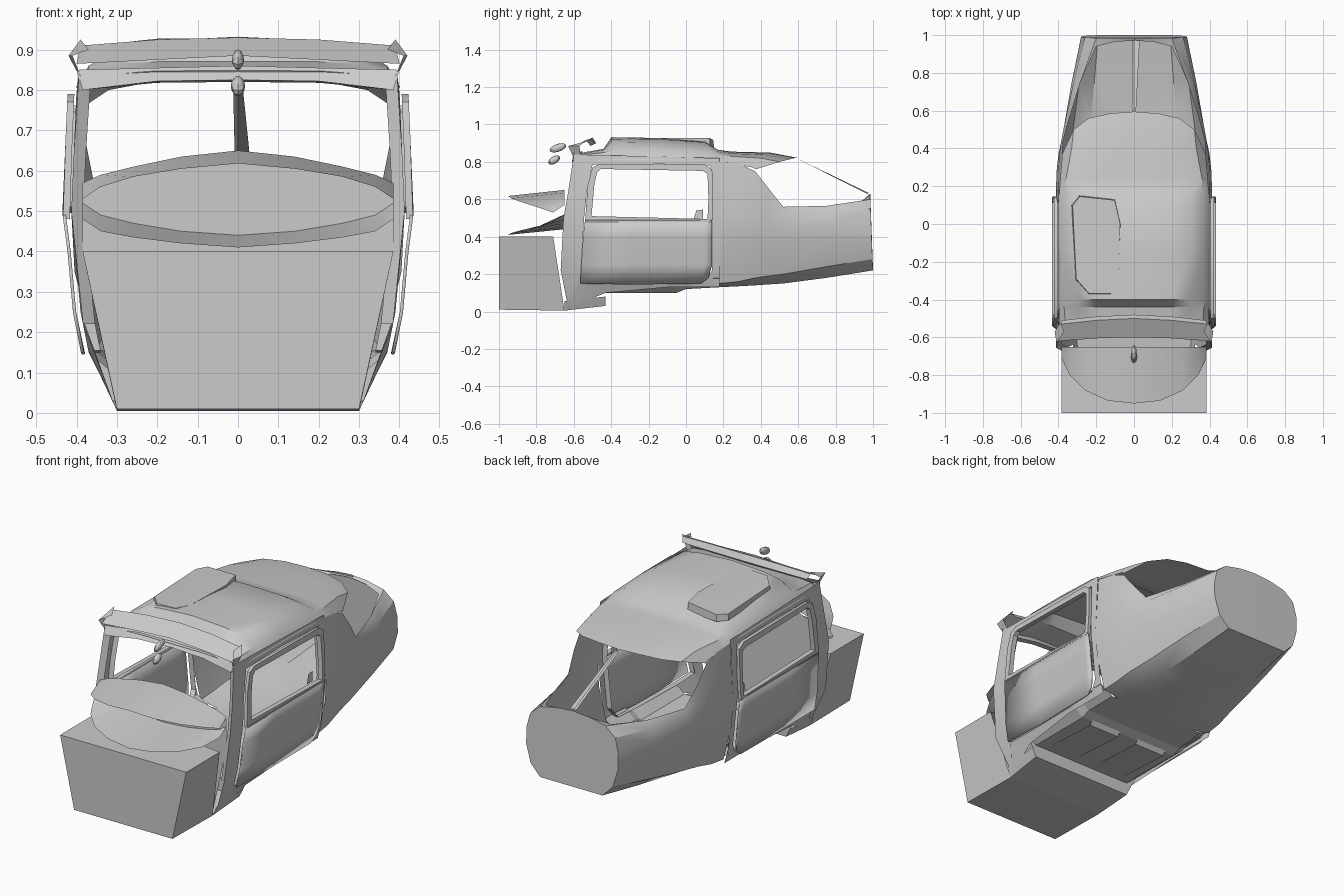
import bpy, bmesh, math
from mathutils import Vector


def finish(name, bm, smooth=True, thick=0.0):
    bmesh.ops.remove_doubles(bm, verts=bm.verts, dist=0.0005)
    bmesh.ops.recalc_face_normals(bm, faces=bm.faces)
    me = bpy.data.meshes.new(name)
    bm.to_mesh(me)
    bm.free()
    ob = bpy.data.objects.new(name, me)
    bpy.context.collection.objects.link(ob)
    if thick:
        m = ob.modifiers.new("thickness", 'SOLIDIFY')
        m.thickness = thick
        m.offset = 0
    if smooth:
        bpy.ops.object.select_all(action='DESELECT')
        ob.select_set(True)
        bpy.context.view_layer.objects.active = ob
        bpy.ops.object.shade_smooth_by_angle(angle=math.radians(32))
    return ob


def sheet(name, rows, mirror=True, loop=False, **kw):
    """Grid surface through rows of points, mirrored in x."""
    bm = bmesh.new()
    for s in ((1, -1) if mirror else (1,)):
        g = [[bm.verts.new((s * x, y, z)) for x, y, z in r] for r in rows]
        n = len(rows[0])
        for a, b in zip(g, g[1:]):
            for i in range(n if loop else n - 1):
                j = (i + 1) % n
                bm.faces.new((a[i], a[j], b[j], b[i]))
    return finish(name, bm, **kw)


def plate(name, polys, mirror=True, **kw):
    bm = bmesh.new()
    for s in ((1, -1) if mirror else (1,)):
        for p in polys:
            bm.faces.new([bm.verts.new((s * x, y, z)) for x, y, z in p])
    return finish(name, bm, **kw)


def side_x(z):
    """Half width of the cabin wall at a height."""
    pts = [(0, .30), (.03, .31), (.15, .37), (.3, .40), (.5, .413), (.8, .40), (.9, .385)]
    for (z0, x0), (z1, x1) in zip(pts, pts[1:]):
        if z <= z1:
            return x0 + (x1 - x0) * (z - z0) / (z1 - z0)
    return pts[-1][1]


def wall(pts, off=0.0):
    return [(side_x(z) + off, y, z) for y, z in pts]


def station(y, pts):
    return [(x, y, z) for x, z in pts]


# Nose box with open back
nose = [(0, .01), (.30, .01), (.385, .40), (0, .40)]
sheet("nose_box", [station(-1, nose)[:3] + [(0, -1, .40)],
                   [(0, -.65, .005), (.30, -.65, .005), (.385, -.71, .40), (0, -.65, .40)]],
      smooth=False)
plate("nose_front", [station(-1, nose)], smooth=False)

# Panel at the back of the nose
plate("firewall", [station(-.65, [(0, .02), (.30, .02), (.385, .40), (.385, .56), (.2, .62), (0, .645)])],
      smooth=False)

# Curved upper and lower cowl sheets
arc = [(0, -.95), (.14, -.935), (.26, -.88), (.34, -.80), (.385, -.71)]
up_z, low_z = [.618, .605, .585, .56, .53], [.41, .42, .435, .45, .48]
sheet("cowl_top", [[(x, y, z) for (x, y), z in zip(arc, up_z)],
                   [(x, -.65, z) for (x, _), z in zip(arc, [.65, .635, .61, .59, .57])]])
sheet("cowl_lower", [[(x, y, z) for (x, y), z in zip(arc, low_z)],
                     [(x, -.65, z) for (x, _), z in zip(arc, [.44, .45, .47, .49, .52])]])

# Cabin side frame around the door
outer = [(-.63, .02), (-.67, .22), (-.655, .5), (-.63, .64), (-.60, .84), (-.2, .83),
         (.18, .82), (.18, .5), (.18, .22), (.18, .13), (-.1, .13), (-.43, .10)]
inner = [(-.565, .155), (-.56, .25), (-.545, .5), (-.53, .64), (-.50, .785), (-.2, .79),
         (.13, .78), (.14, .5), (.14, .22), (.10, .165), (-.1, .155), (-.43, .15)]
sheet("cabin_side_frame", [wall(outer), wall(inner), wall(inner, -.03)], loop=True)

# Windscreen pillars folded inward
sheet("windscreen_pillar", [[(side_x(z), y, z) for y, z in outer[1:5]],
                            [(side_x(z) - .03, y + .02, z) for y, z in outer[1:5]]])

# Doors: lower skin and raised window frame
sheet("door_panel", [wall([(-.565, .15), (-.3, .145), (.08, .15), (.12, .18)], .015),
                     wall([(-.56, .25), (-.3, .25), (.10, .25), (.14, .25)], .015),
                     wall([(-.55, .40), (-.3, .40), (.10, .40), (.14, .40)], .012),
                     wall([(-.54, .49), (-.3, .49), (.10, .49), (.14, .49)], .018)],
      thick=.008)
wo = [(-.54, .48), (-.525, .68), (-.50, .77), (-.46, .79), (.10, .785), (.14, .76), (.145, .60), (.14, .48)]
wi = [(-.505, .51), (-.49, .68), (-.475, .745), (-.455, .762), (.09, .752), (.115, .735), (.12, .60), (.115, .495)]
sheet("door_window_frame", [wall(wo, .005), wall(wo, .022), wall(wi, .022), wall(wi, -.005)],
      loop=True)
plate("door_latch", [wall([(.04, .49), (.055, .54), (.09, .545), (.09, .49)], -.02)], smooth=False)

# Belly with a step behind the nose
belly = [(-.65, .005, .30), (-.43, .03, .31), (-.43, .10, .31), (-.05, .10, .31), (.0, .12, .31), (.18, .13, .30)]
sheet("belly", [[(0, y, z), (w, y, z), (max(w + .01, side_x(z + .05)), y, z + .05)] for y, z, w in belly],
      smooth=False)
plate("belly_flaps", [[(.06, -.40, .098), (.25, -.40, .098), (.25, -.06, .08), (.06, -.06, .08)],
                      [(.06, -.06, .08), (.25, -.06, .08), (.25, -.03, .12), (.06, -.03, .12)]],
      smooth=False)

# Tapering rear body, open on top for the rear window
rear = [
    station(.18, [(0, .13), (.25, .13), (.355, .15), (.405, .35), (.413, .5), (.402, .68), (.395, .80)]),
    station(.28, [(0, .135), (.25, .135), (.35, .16), (.40, .37), (.41, .52), (.40, .68), (.385, .79)]),
    station(.37, [(0, .14), (.25, .14), (.34, .18), (.39, .38), (.40, .50), (.395, .62), (.38, .75)]),
    station(.44, [(0, .145), (.24, .145), (.33, .19), (.38, .38), (.385, .48), (.385, .57), (.375, .66)]),
    station(.52, [(0, .15), (.23, .15), (.32, .20), (.37, .38), (.37, .46), (.37, .52), (.355, .56)]),
    station(.75, [(0, .18), (.21, .18), (.29, .24), (.33, .38), (.33, .46), (.32, .53), (.285, .565)]),
    [(0, 1, .22), (.19, 1, .22), (.25, .997, .28), (.28, .993, .38), (.28, .99, .47), (.26, .987, .55), (.20, .985, .60)],
]
sheet("rear_body", rear)
plate("rear_end", [rear[-1] + [(.10, .985, .622), (0, .985, .63)]], smooth=False)
sheet("rear_rim", [[(.285, .75, .565), (.20, .94, .592), (.10, .965, .612), (0, .97, .62)],
                   [(.20, .985, .60), (.20, .985, .60), (.10, .985, .622), (0, .985, .63)]])

# Roof skin, raised in the middle and rounded at the rear
sheet("roof", [
    station(-.58, [(0, .845), (.2, .845), (.30, .84), (.36, .835), (.395, .80)]),
    station(-.44, [(0, .87), (.2, .87), (.30, .865), (.37, .85), (.40, .81)]),
    station(-.40, [(0, .932), (.2, .92), (.29, .905), (.37, .86), (.40, .81)]),
    station(-.15, [(0, .928), (.2, .922), (.30, .90), (.37, .86), (.40, .81)]),
    station(.10, [(0, .91), (.2, .905), (.30, .89), (.37, .85), (.40, .805)]),
    station(.17, [(0, .865), (.2, .865), (.30, .855), (.36, .84), (.395, .80)]),
    station(.24, [(0, .855), (.2, .852), (.30, .845), (.36, .83), (.39, .79)]),
    [(0, .45, .85), (.16, .44, .847), (.26, .42, .838), (.33, .40, .82), (.38, .36, .77)],
    [(0, .595, .822), (.13, .585, .822), (.24, .56, .815), (.32, .50, .80), (.38, .37, .76)],
])

# Raised hatch panel on the left half of the roof
hatch = [(-.08, -.30), (-.12, -.38), (-.24, -.38), (-.31, -.30), (-.33, .10), (-.29, .15), (-.10, .13), (-.07, .0)]
sheet("roof_hatch", [[(x, y, .88) for x, y in hatch],
                     [(x * .97 - .005, y * .97, .928 - .12 * max(0, -x - .2)) for x, y in hatch],
                     [(-.19, -.1, .928)] * 8], mirror=False, loop=True)

# Windscreen header and sun visor slab
sheet("windscreen_header", [[(0, -.55, .86), (.2, -.56, .855), (.40, -.60, .85)],
                            [(0, -.58, .825), (.2, -.59, .822), (.385, -.61, .80)],
                            [(0, -.54, .82), (.2, -.55, .818), (.385, -.57, .80)]])
sheet("sun_visor", [[(0, -.60, .885), (.2, -.605, .875), (.40, -.62, .865)],
                    [(0, -.50, .93), (.2, -.51, .925), (.39, -.53, .91)],
                    [(0, -.48, .90), (.2, -.49, .895), (.38, -.51, .885)]], smooth=False)
plate("visor_end", [[(.38, -.56, .81), (.42, -.57, .885), (.41, -.63, .885), (.385, -.60, .82)],
                    [(.42, -.57, .885), (.39, -.52, .925), (.37, -.57, .90), (.41, -.63, .885)]],
      smooth=False)

# Centre strut of the rear window
plate("rear_window_strut", [[(0, .58, .825), (.012, .62, .805), (.03, .97, .628), (0, .975, .635)],
                            [(0, .58, .825), (-.012, .62, .805), (-.008, .97, .628), (0, .975, .635)]],
      mirror=False, smooth=False)

# Mirror and compass pods at the top of the windscreen
for name, y, z, r in (("mirror_pod", -.685, .875, (.015, .045, .022)), ("compass_pod", -.705, .81, (.018, .032, .022))):
    bm = bmesh.new()
    bmesh.ops.create_uvsphere(bm, u_segments=8, v_segments=6, radius=1)
    for v in bm.verts:
        v.co = Vector((v.co.x * r[0], y + v.co.y * r[1], z + v.co.z * r[2] + v.co.y * .012))
    finish(name, bm)
